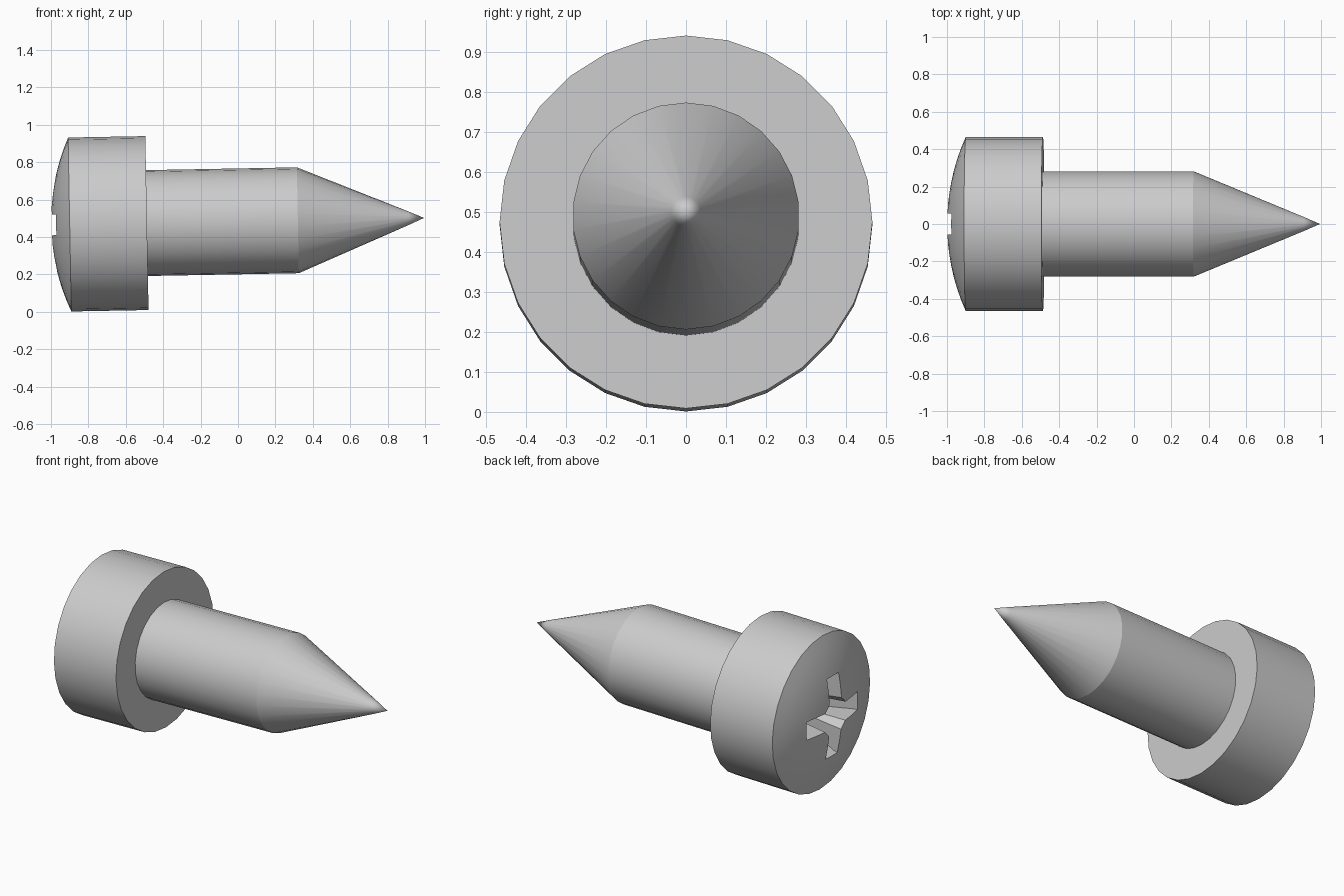
import bpy, bmesh, math
from mathutils import Matrix

if "Cube" in bpy.data.objects:
    bpy.data.objects.remove(bpy.data.objects["Cube"])

# the screw axis lies along x, lifted and tilted very slightly
POSE = Matrix.Translation((0, 0, 0.484)) @ Matrix.Rotation(-0.0185, 4, 'Y')


def make_object(name, bm):
    bmesh.ops.recalc_face_normals(bm, faces=bm.faces)
    mesh = bpy.data.meshes.new(name)
    bm.to_mesh(mesh)
    bm.free()
    ob = bpy.data.objects.new(name, mesh)
    bpy.context.collection.objects.link(ob)
    ob.matrix_world = POSE
    return ob


def bridge(bm, a, b):
    n = max(len(a), len(b))
    for i in range(n):
        j = (i + 1) % n
        if len(a) == 1:
            bm.faces.new((a[0], b[i], b[j]))
        elif len(b) == 1:
            bm.faces.new((a[i], a[j], b[0]))
        else:
            bm.faces.new((a[i], a[j], b[j], b[i]))


def lathe(name, profile, sides):
    bm = bmesh.new()
    rings = []
    for x, r in profile:
        count = 1 if r == 0 else sides
        angles = [2 * math.pi * i / sides for i in range(count)]
        rings.append([bm.verts.new((x, r * math.sin(a), r * math.cos(a))) for a in angles])
    for a, b in zip(rings, rings[1:]):
        bridge(bm, a, b)
    return make_object(name, bm)


def activate(ob):
    bpy.ops.object.select_all(action='DESELECT')
    ob.select_set(True)
    bpy.context.view_layer.objects.active = ob


# domed screw head
R, RISE = 0.465, 0.10
sphere = (R * R + RISE * RISE) / (2 * RISE)
dome = []
for i in range(9):
    r = R * i / 8
    dome.append((-1.0 + sphere - math.sqrt(sphere ** 2 - r ** 2), r))
head = lathe("head", dome + [(-0.487, R), (-0.487, 0)], 28)

# tapering cross-shaped recess cutter
bm = bmesh.new()
rings = []
for x, length, w, c in ((-1.03, 0.262, 0.058, 0.10), (-0.95, 0.235, 0.054, 0.09),
                        (-0.76, 0.13, 0.045, 0.065)):
    ring = []
    for k in range(4):
        ca, sa = math.cos(k * math.pi / 2), math.sin(k * math.pi / 2)
        for p, q in ((c, -w), (length, -w), (length, w), (c, w)):
            ring.append(bm.verts.new((x, p * ca - q * sa, p * sa + q * ca)))
    rings.append(ring)
for a, b in zip(rings, rings[1:]):
    bridge(bm, a, b)
bm.faces.new(rings[0])
bm.faces.new(rings[-1])
cutter = make_object("recess_cutter", bm)
cutter.hide_render = True

activate(head)
mod = head.modifiers.new("recess", 'BOOLEAN')
mod.operation = 'DIFFERENCE'
mod.solver = 'EXACT'
mod.object = cutter
bpy.ops.object.modifier_apply(modifier=mod.name)
bpy.data.objects.remove(cutter)

# shank with conical point
shank = lathe("shank", [(-0.49, 0.283), (0.32, 0.283), (0.91, 0.037), (0.995, 0)], 26)

for ob in (head, shank):
    activate(ob)
    bpy.ops.object.shade_smooth_by_angle(angle=math.radians(20))
